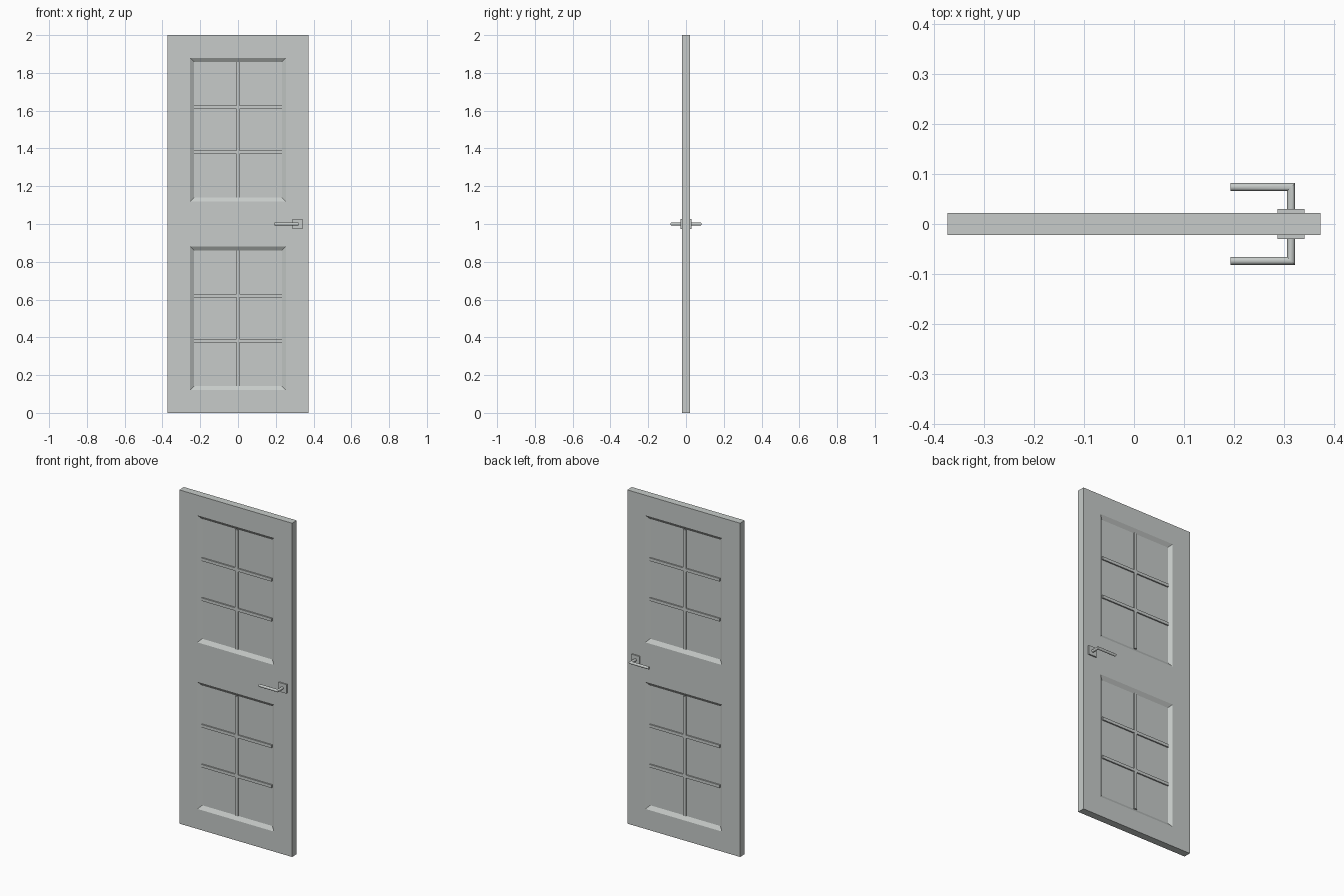
import bpy, bmesh, math
from mathutils import Vector

if "Cube" in bpy.data.objects:
    bpy.data.objects.remove(bpy.data.objects["Cube"])

# Main sizes
W, H, T = 0.374, 2.0, 0.022          # half width, height, half thickness
XS = [-W, -0.254, 0.254, W]          # stile boundaries
ZS = [0, 0.12, 0.882, 1.118, 1.88, H]  # rail boundaries
BEV, FLOOR = 0.022, 0.007            # bevel width, half thickness of the panels


def material(name, rgb):
    m = bpy.data.materials.new(name)
    m.diffuse_color = (*rgb, 1)
    m.use_nodes = True
    m.node_tree.nodes["Principled BSDF"].inputs["Base Color"].default_value = m.diffuse_color
    return m


GREY = material("soft_grey", (0.57, 0.60, 0.585))


def finish(bm, name):
    bmesh.ops.remove_doubles(bm, verts=bm.verts, dist=1e-5)
    bmesh.ops.recalc_face_normals(bm, faces=bm.faces)
    me = bpy.data.meshes.new(name)
    bm.to_mesh(me)
    bm.free()
    me.materials.append(GREY)
    ob = bpy.data.objects.new(name, me)
    bpy.context.collection.objects.link(ob)
    return ob


def add_box(bm, lo, hi):
    r = bmesh.ops.create_cube(bm, size=1)
    for v in r["verts"]:
        v.co = Vector([a + (b - a) * (c + 0.5) for a, b, c in zip(lo, hi, v.co)])


def quad(bm, *pts):
    bm.faces.new([bm.verts.new(p) for p in pts])


# Door leaf: stiles and rails with two bevelled recessed panels on each side
bm = bmesh.new()
for s in (-1, 1):
    for i in range(3):
        for j in range(5):
            x0, x1, z0, z1 = XS[i], XS[i + 1], ZS[j], ZS[j + 1]
            outer = [(x0, s * T, z0), (x1, s * T, z0), (x1, s * T, z1), (x0, s * T, z1)]
            if i == 1 and j in (1, 3):
                x0, x1, z0, z1 = x0 + BEV, x1 - BEV, z0 + BEV, z1 - BEV
                f = s * FLOOR
                inner = [(x0, f, z0), (x1, f, z0), (x1, f, z1), (x0, f, z1)]
                for k in range(4):
                    n = (k + 1) % 4
                    quad(bm, outer[k], outer[n], inner[n], inner[k])
                quad(bm, *inner)
            else:
                quad(bm, *outer)
for x in (-W, W):
    for a, b in zip(ZS, ZS[1:]):
        quad(bm, (x, -T, a), (x, T, a), (x, T, b), (x, -T, b))
for z in (0, H):
    for a, b in zip(XS, XS[1:]):
        quad(bm, (a, -T, z), (a, T, z), (b, T, z), (b, -T, z))
finish(bm, "door_leaf")

# Glazing bars: one upright and two crossbars in each panel, both sides
BW, BD = 0.009, 0.015                # half width of a bar, half depth
for name, j in (("lower_glazing_bars", 1), ("upper_glazing_bars", 3)):
    bm = bmesh.new()
    z0, z1 = ZS[j] + BEV, ZS[j + 1] - BEV
    x1 = XS[2] - BEV
    add_box(bm, (-BW, -BD, z0), (BW, BD, z1))
    for k in (1, 2):
        z = z0 + (z1 - z0) * k / 3
        for a, b in ((-x1, -BW), (BW, x1)):
            add_box(bm, (a, -BD, z - BW), (b, BD, z + BW))
    finish(bm, name)

# Handles: square rose plate and mitred round lever on each side
HX, HZ, R, REACH, N = 0.315, 1.0, 0.008, 0.074, 20
for side, s in (("front", -1), ("back", 1)):
    bm = bmesh.new()
    ya, yb = sorted((s * (T - 0.002), s * 0.030))
    add_box(bm, (HX - 0.027, ya, HZ - 0.027), (HX + 0.027, yb, HZ + 0.027))
    finish(bm, side + "_rose")

    bm = bmesh.new()
    rings = [[], [], []]
    for k in range(N):
        t = 2 * math.pi * k / N
        u, w = R * math.cos(t), R * math.sin(t)
        rings[0].append(bm.verts.new((HX + u, s * 0.028, HZ + w)))
        rings[1].append(bm.verts.new((HX + u, s * (REACH + u), HZ + w)))
        rings[2].append(bm.verts.new((0.193, s * (REACH + u), HZ + w)))
    for a, b in zip(rings, rings[1:]):
        for k in range(N):
            n = (k + 1) % N
            bm.faces.new((a[k], a[n], b[n], b[k]))
    bm.faces.new(rings[0])
    bm.faces.new(rings[2])
    ob = finish(bm, side + "_lever")
    bpy.ops.object.select_all(action="DESELECT")
    ob.select_set(True)
    bpy.context.view_layer.objects.active = ob
    bpy.ops.object.shade_smooth_by_angle(angle=math.radians(35))
